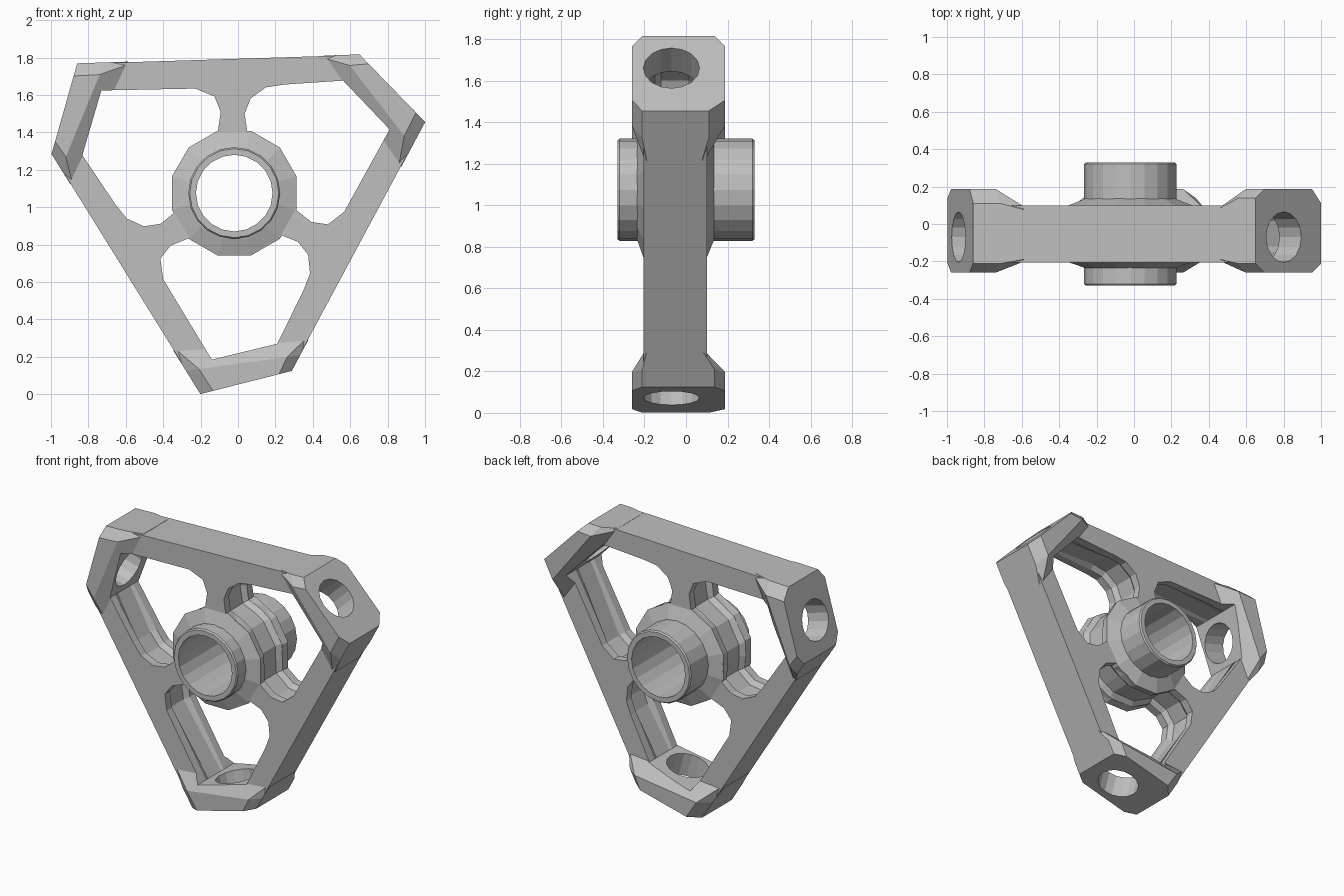
import bpy, bmesh
from math import sin, cos, pi, radians
from mathutils import Vector

if "Cube" in bpy.data.objects:
    bpy.data.objects.remove(bpy.data.objects["Cube"])

CX, CZ = -0.02, 1.075            # hub axis, parallel to y
FRONT, BACK = -0.205, 0.10       # main plate faces
FACE, T_LOW, T_HIGH = 0.995, -0.437, 0.063   # lug face distance and its two ends
TURNS = [radians(44.2 + 120 * k) for k in range(3)]

grey = bpy.data.materials.new("plain grey")
grey.use_nodes = True
grey.diffuse_color = (0.52, 0.52, 0.52, 1)
grey.node_tree.nodes["Principled BSDF"].inputs["Base Color"].default_value = (0.52, 0.52, 0.52, 1)


def place(a, t, y, turn):
    """Point at distance a along the turned direction and t across it."""
    return Vector((CX + a * cos(turn) - t * sin(turn), y, CZ + a * sin(turn) + t * cos(turn)))


def loft(name, rings, closed=False):
    """Skin a row of rings; cap the ends, or join last to first."""
    bm = bmesh.new()
    rows = [[bm.verts.new(p) for p in ring] for ring in rings]
    n = len(rows[0])
    pairs = list(zip(rows, rows[1:])) + ([(rows[-1], rows[0])] if closed else [])
    for r, s in pairs:
        for i in range(n):
            j = (i + 1) % n
            bm.faces.new((r[i], r[j], s[j], s[i]))
    if not closed:
        bm.faces.new(rows[0])
        bm.faces.new(rows[-1])
    bmesh.ops.recalc_face_normals(bm, faces=bm.faces)
    mesh = bpy.data.meshes.new(name)
    bm.to_mesh(mesh)
    bm.free()
    mesh.materials.append(grey)
    obj = bpy.data.objects.new(name, mesh)
    bpy.context.scene.collection.objects.link(obj)
    return obj


def combine(target, other, operation):
    mod = target.modifiers.new(operation.lower(), 'BOOLEAN')
    mod.operation, mod.solver, mod.object = operation, 'EXACT', other
    bpy.context.view_layer.objects.active = target
    bpy.ops.object.modifier_apply(modifier=mod.name)
    bpy.data.objects.remove(other)


def lathe(name, profile, sides, start=0.0, closed=True):
    """Revolve (y, radius) points about the hub axis."""
    return loft(name, [[place(r, 0, y, start + 2 * pi * i / sides) for i in range(sides)]
                       for y, r in profile], closed)


# Six-sided plate
outline = [(t, turn) for turn in TURNS for t in (T_LOW, T_HIGH)]
frame = loft("frame", [[place(FACE, t, y, turn) for t, turn in outline] for y in (FRONT, BACK)])


# Thick chamfered lugs on the three short sides, sloping down into the plate
def lug_ring(low_d, high_d, y0, y1, ch, turn):
    e = 0.002
    low, high = T_LOW - 0.32 * low_d - e, T_HIGH + 0.91 * high_d + e
    la, ha = FACE + e - low_d, FACE + e - high_d
    f = ch / (high - low)

    def at(u, y):
        return place(la + (ha - la) * u, low + (high - low) * u, y, turn)
    return [at(f, y0), at(1 - f, y0), at(1, y0 + ch * 0.7), at(1, y1 - ch * 0.7),
            at(1 - f, y1), at(f, y1), at(0, y1 - ch * 1.1), at(0, y0 + ch * 0.7)]


for turn in TURNS:
    lug = loft("lug", [lug_ring(0, 0, -0.26, 0.187, 0.07, turn),
                       lug_ring(0.14, 0.07, -0.26, 0.187, 0.07, turn),
                       lug_ring(0.26, 0.14, FRONT + 0.002, BACK - 0.002, 0.02, turn)])
    combine(frame, lug, 'UNION')

# Windows between the spokes, with a shallow groove around their walls
window = [(-0.12, -0.89), (0.23, -0.805), (0.37, -0.52), (0.405, -0.43), (0.395, -0.33),
          (0.34, -0.26), (0.25, -0.225), (0.18, -0.28), (0.10, -0.32), (-0.08, -0.325),
          (-0.17, -0.28), (-0.24, -0.24), (-0.34, -0.28), (-0.395, -0.35), (-0.38, -0.46)]


def widened(points, amount):
    result = []
    for i, p in enumerate(points):
        along = Vector(points[(i + 1) % len(points)]) - Vector(points[i - 1])
        out = Vector((along.y, -along.x)).normalized()
        result.append(Vector(p) + out * (amount if i > 1 else 0))
    return result


steps = [(-0.5, 0), (-0.15, 0), (-0.12, 0.03), (0.015, 0.03), (0.045, 0), (0.5, 0)]
for k in range(3):
    cutter = loft("window_cutter", [[place(p[0], p[1], y, k * 2 * pi / 3)
                                     for p in widened(window, w)] for y, w in steps])
    combine(frame, cutter, 'DIFFERENCE')

# Bolt bore through each lug
for turn in TURNS:
    bore = loft("bore_cutter", [[place(a, -0.152 + 0.135 * cos(i * pi / 8),
                                       -0.07 + 0.135 * sin(i * pi / 8), turn)
                                 for i in range(16)] for a in (0.76, 1.2)])
    combine(frame, bore, 'DIFFERENCE')

# Opening for the hub
combine(frame, lathe("hub_cutter", [(-0.5, 0.225), (0.5, 0.225)], 20, closed=False), 'DIFFERENCE')

# Hub tube and the faceted collar that blends it into the plate
lathe("hub_tube", [(-0.33, 0.205), (-0.33, 0.238), (-0.32, 0.246), (0.32, 0.246),
                   (0.33, 0.238), (0.33, 0.205)], 20)
lathe("hub_collar", [(-0.235, 0.225), (-0.235, 0.25), (-0.203, 0.345), (-0.15, 0.335),
                     (-0.12, 0.30), (0.015, 0.30), (0.045, 0.335), (0.098, 0.345),
                     (0.135, 0.25), (0.135, 0.225)], 12, start=pi / 12)
